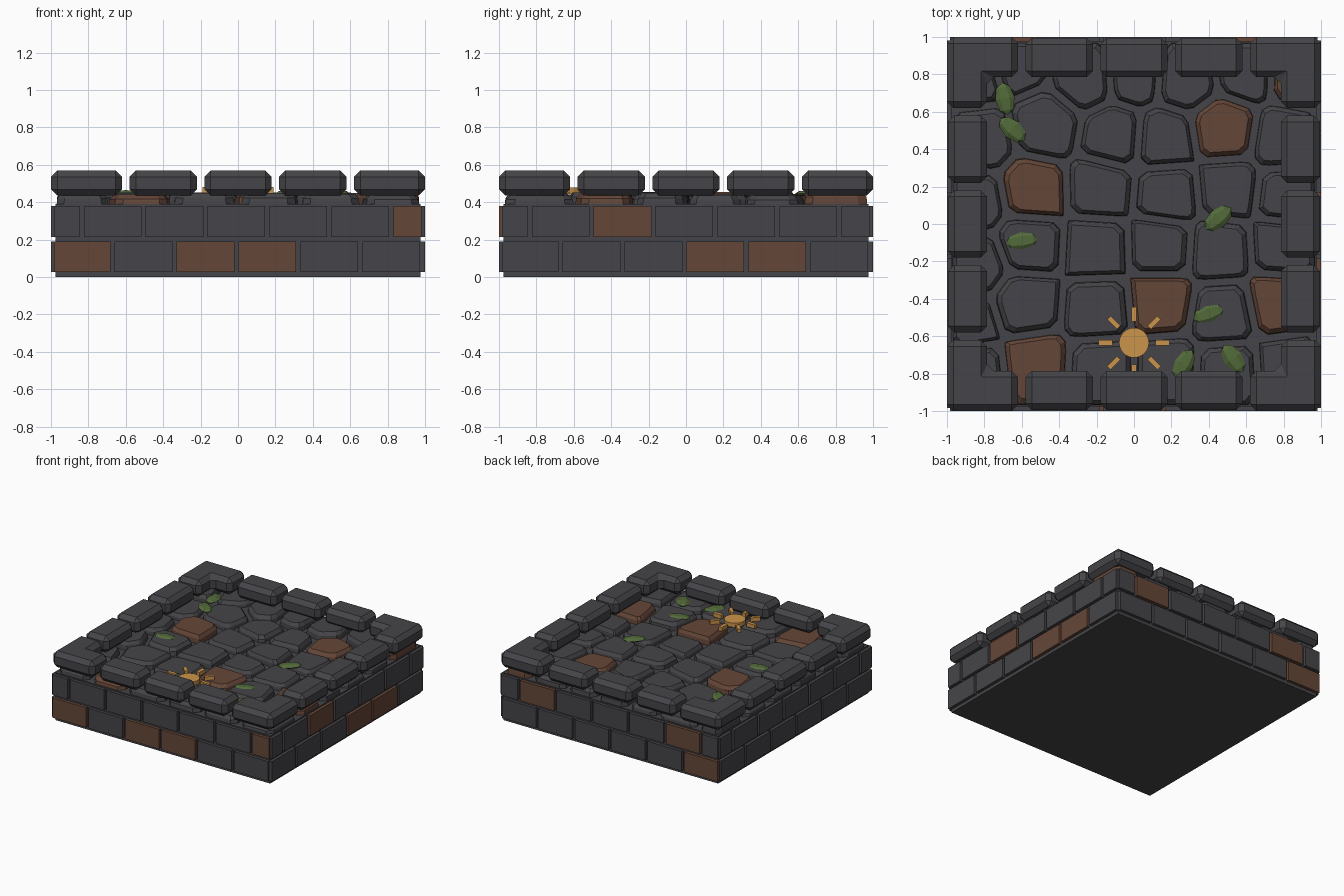
import bpy, bmesh, math, random
from mathutils import Vector, Matrix

if "Cube" in bpy.data.objects:
    bpy.data.objects.remove(bpy.data.objects["Cube"])

random.seed(4)


def material(name, rgb):
    m = bpy.data.materials.new(name)
    m.diffuse_color = (*rgb, 1)
    m.use_nodes = True
    m.node_tree.nodes["Principled BSDF"].inputs["Base Color"].default_value = m.diffuse_color
    return m


STONE = material("dark_stone", (0.060, 0.060, 0.067))
BROWN = material("brown_stone", (0.130, 0.062, 0.040))
GREEN = material("moss_green", (0.085, 0.145, 0.042))
GOLD = material("gold", (0.60, 0.30, 0.07))


def finish(name, bm, *mats):
    bmesh.ops.recalc_face_normals(bm, faces=bm.faces)
    me = bpy.data.meshes.new(name)
    bm.to_mesh(me)
    bm.free()
    for m in mats:
        me.materials.append(m)
    ob = bpy.data.objects.new(name, me)
    bpy.context.collection.objects.link(ob)
    return ob


def add_box(bm, lo, hi, index=0, turn=Matrix()):
    mid = [(a + b) / 2 for a, b in zip(lo, hi)]
    size = [b - a for a, b in zip(lo, hi)]
    made = bmesh.ops.create_cube(bm, size=1, matrix=turn @ Matrix.Translation(mid) @ Matrix.Diagonal((*size, 1)))
    for f in {f for v in made["verts"] for f in v.link_faces}:
        f.material_index = index


def add_prism(bm, outlines, index=0):
    """Stack matching rings of points into a closed solid."""
    rings = [[bm.verts.new(p) for p in ring] for ring in outlines]
    faces = [bm.faces.new(rings[0]), bm.faces.new(rings[-1])]
    n = len(rings[0])
    for a, b in zip(rings, rings[1:]):
        faces += [bm.faces.new((a[i], a[(i + 1) % n], b[(i + 1) % n], b[i])) for i in range(n)]
    for f in faces:
        f.material_index = index


# Solid core
bm = bmesh.new()
add_box(bm, (-0.975, -0.975, 0), (0.975, 0.975, 0.39))
finish("core", bm, STONE)

# Two courses of wall bricks; brown ones listed as (course, brick) per side
brown_bricks = {"front": {(0, 0), (0, 2), (0, 3), (1, 6)},
                "right": {(0, 3), (0, 4), (1, 2)},
                "back": {(0, 0), (1, 1), (1, 5)},
                "left": set()}
PITCH = 0.331
for side, browns in brown_bricks.items():
    bm = bmesh.new()
    s = -1 if side in ("front", "left") else 1
    d0, d1 = sorted((s * 0.95, s))
    for course, (z0, z1) in enumerate(((0.027, 0.19), (0.213, 0.38))):
        for i in range(6 + course):
            start = -0.99 + PITCH * (i - 0.5 * course)
            u0, u1 = max(start, -0.985), min(start + PITCH - 0.023, 0.98)
            lo, hi = (u0, d0, z0), (u1, d1, z1)
            if side in ("left", "right"):
                lo, hi = (d0, u0, z0), (d1, u1, z1)
            add_box(bm, lo, hi, int((course, i) in browns))
    finish(side + "_bricks", bm, STONE, BROWN)

# Rim: three straight blocks per side and an L-shaped block in each corner
RIM_Z = (0.435, 0.57)
bm = bmesh.new()
corner = [(1, 1), (0.62, 1), (0.62, 0.785), (0.785, 0.785), (0.785, 0.62), (1, 0.62)]
for k in range(4):
    turn = Matrix.Rotation(k * math.pi / 2, 4, "Z")
    for u in (-0.4, 0, 0.4):
        add_box(bm, (u - 0.18, -0.995, RIM_Z[0]), (u + 0.18, -0.785, RIM_Z[1]), 0, turn)
    add_prism(bm, [[turn @ Vector((x, y, z)) for x, y in corner] for z in RIM_Z])
rim = finish("rim_blocks", bm, STONE)
chamfer = rim.modifiers.new("chamfer", "BEVEL")
chamfer.width = 0.034
chamfer.segments = 1
chamfer.limit_method = "ANGLE"

# Paving stones: cells around seed points, shrunk to leave joints
grey_seeds = [(-0.47, 0.53), (-0.11, 0.47), (0.16, 0.45), (0.80, 0.45),
              (-0.62, 0.88), (-0.26, 0.78), (0.0, 0.80), (0.27, 0.78), (0.60, 0.83),
              (-0.18, 0.19), (0.18, 0.16), (0.50, 0.19), (0.82, 0.15),
              (-0.83, 0.45), (-0.86, 0.12), (-0.85, -0.22), (-0.87, 0.80),
              (-0.56, -0.11), (-0.20, -0.13), (0.14, -0.12), (0.46, -0.14), (0.79, -0.12),
              (-0.58, -0.42), (-0.19, -0.45), (0.48, -0.48), (-0.90, -0.52),
              (-0.17, -0.78), (0.17, -0.78), (0.50, -0.80), (0.82, -0.78), (-0.86, -0.80)]
brown_seeds = [(0.48, 0.50), (-0.54, 0.18), (0.14, -0.42), (0.77, -0.42), (-0.53, -0.76), (0.87, 0.82)]
seeds = [Vector(p) for p in grey_seeds + brown_seeds]


def clip(poly, normal, limit):
    out = []
    for a, b in zip(poly, poly[1:] + poly[:1]):
        da, db = a.dot(normal) - limit, b.dot(normal) - limit
        if da <= 0:
            out.append(a)
        if da * db < 0:
            out.append(a.lerp(b, da / (da - db)))
    return out


bm = bmesh.new()
for i, p in enumerate(seeds):
    poly = [Vector(c) for c in ((-0.97, -0.97), (0.97, -0.97), (0.97, 0.97), (-0.97, 0.97))]
    for q in seeds:
        if q is not p:
            n = (q - p).normalized()
            poly = clip(poly, n, ((p + q) / 2).dot(n) - 0.018)
    # cut the corners
    cut = []
    for a, b in zip(poly, poly[1:] + poly[:1]):
        cut += [a.lerp(b, 0.14), a.lerp(b, 0.86)]
    mid = sum(cut, Vector((0, 0))) / len(cut)
    top = random.uniform(0.435, 0.455)
    rings = [[(*mid.lerp(v, s), z) for v in cut] for s, z in ((1, 0.38), (0.97, top - 0.025), (0.84, top))]
    add_prism(bm, rings, int(i >= len(grey_seeds)))
finish("paving_stones", bm, STONE, BROWN)

# Leaves: flattened faceted pods (x, y, heading)
leaves = [(-0.69, 0.67, 100), (-0.65, 0.505, -42), (-0.60, -0.09, 8), (0.45, 0.03, 40),
          (0.40, -0.48, 20), (0.53, -0.72, -55), (0.265, -0.75, 60)]
bm = bmesh.new()
for x, y, heading in leaves:
    place = (Matrix.Translation((x, y, 0.447)) @ Matrix.Rotation(math.radians(heading), 4, "Z")
             @ Matrix.Diagonal((0.088, 0.052, 0.02, 1)) @ Matrix.Rotation(math.pi / 2, 4, "Y"))
    bmesh.ops.create_uvsphere(bm, u_segments=6, v_segments=4, radius=1, matrix=place)
finish("leaves", bm, GREEN)

# Sun emblem: disc with eight rays
SUN = Matrix.Translation((0, -0.635, 0))
bm = bmesh.new()
bmesh.ops.create_cone(bm, cap_ends=True, segments=24, radius1=0.08, radius2=0.08, depth=0.035,
                      matrix=SUN @ Matrix.Translation((0, 0, 0.462)))
for k in range(8):
    add_box(bm, (0.115, -0.014, 0.45), (0.19, 0.014, 0.482), 0, SUN @ Matrix.Rotation(k * math.pi / 4, 4, "Z"))
finish("sun_emblem", bm, GOLD)
